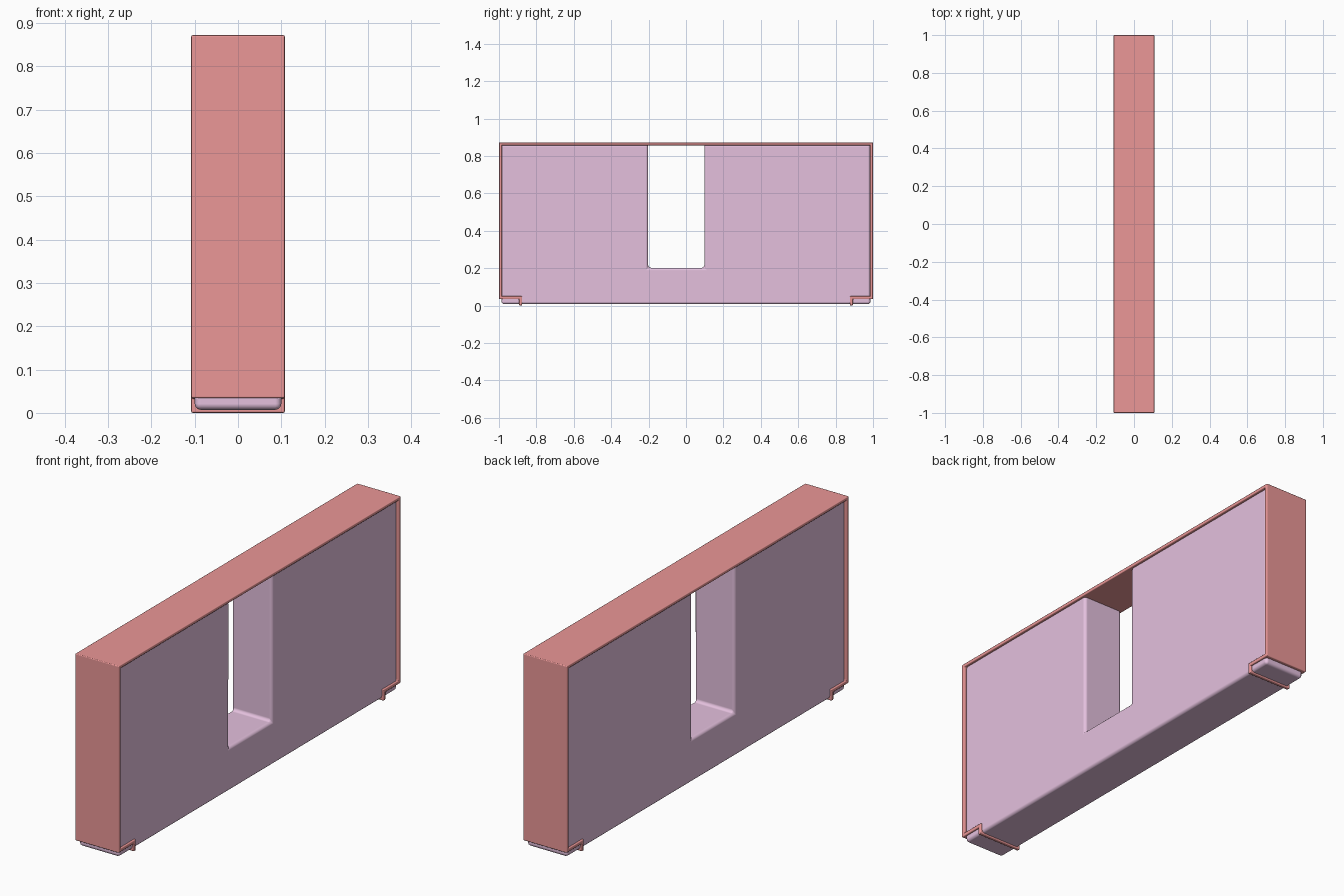
import bpy, bmesh, math

if "Cube" in bpy.data.objects:
    bpy.data.objects.remove(bpy.data.objects["Cube"])

def material(name, color):
    m = bpy.data.materials.new(name)
    m.diffuse_color = color
    m.use_nodes = True
    m.node_tree.nodes["Principled BSDF"].inputs["Base Color"].default_value = m.diffuse_color
    return m

def extrude_profile(name, yz, half_width, bevel, segments, mat):
    """Solid made from a closed (y, z) outline, extruded across x, rounded edges."""
    bm = bmesh.new()
    face = bm.faces.new([bm.verts.new((-half_width, y, z)) for y, z in yz])
    ext = bmesh.ops.extrude_face_region(bm, geom=[face])
    for v in ext["geom"]:
        if isinstance(v, bmesh.types.BMVert):
            v.co.x = half_width
    bmesh.ops.recalc_face_normals(bm, faces=bm.faces[:])
    me = bpy.data.meshes.new(name)
    bm.to_mesh(me)
    bm.free()
    me.materials.append(mat)
    ob = bpy.data.objects.new(name, me)
    bpy.context.collection.objects.link(ob)
    mod = ob.modifiers.new("rounded_edges", 'BEVEL')
    mod.width = bevel
    mod.segments = segments
    mod.limit_method = 'ANGLE'
    mod.harden_normals = True
    bpy.ops.object.select_all(action='DESELECT')
    ob.select_set(True)
    bpy.context.view_layer.objects.active = ob
    bpy.ops.object.shade_smooth_by_angle(angle=math.radians(35))
    return ob

pink = material("pink", (0.78, 0.53, 0.73, 1))
red = material("red", (0.83, 0.31, 0.31, 1))

# Wall panel with an opening that runs up to the cover
wall = [(-0.986, 0.007), (0.986, 0.007), (0.986, 0.862), (0.098, 0.862),
        (0.098, 0.202), (-0.202, 0.202), (-0.202, 0.862), (-0.986, 0.862)]
extrude_profile("wall_panel", wall, 0.1, 0.014, 3, pink)

# Thin cover strip: over the top, down both ends, hooked under at the feet
outer = [(1.0, 0.872), (1.0, 0.034), (0.892, 0.034), (0.892, 0.0)]
inner = [(0.876, 0.0), (0.876, 0.05), (0.984, 0.05), (0.984, 0.857)]
half = outer + inner
cover = half + [(-y, z) for y, z in reversed(half)]
extrude_profile("cover_strip", cover, 0.108, 0.004, 2, red)
